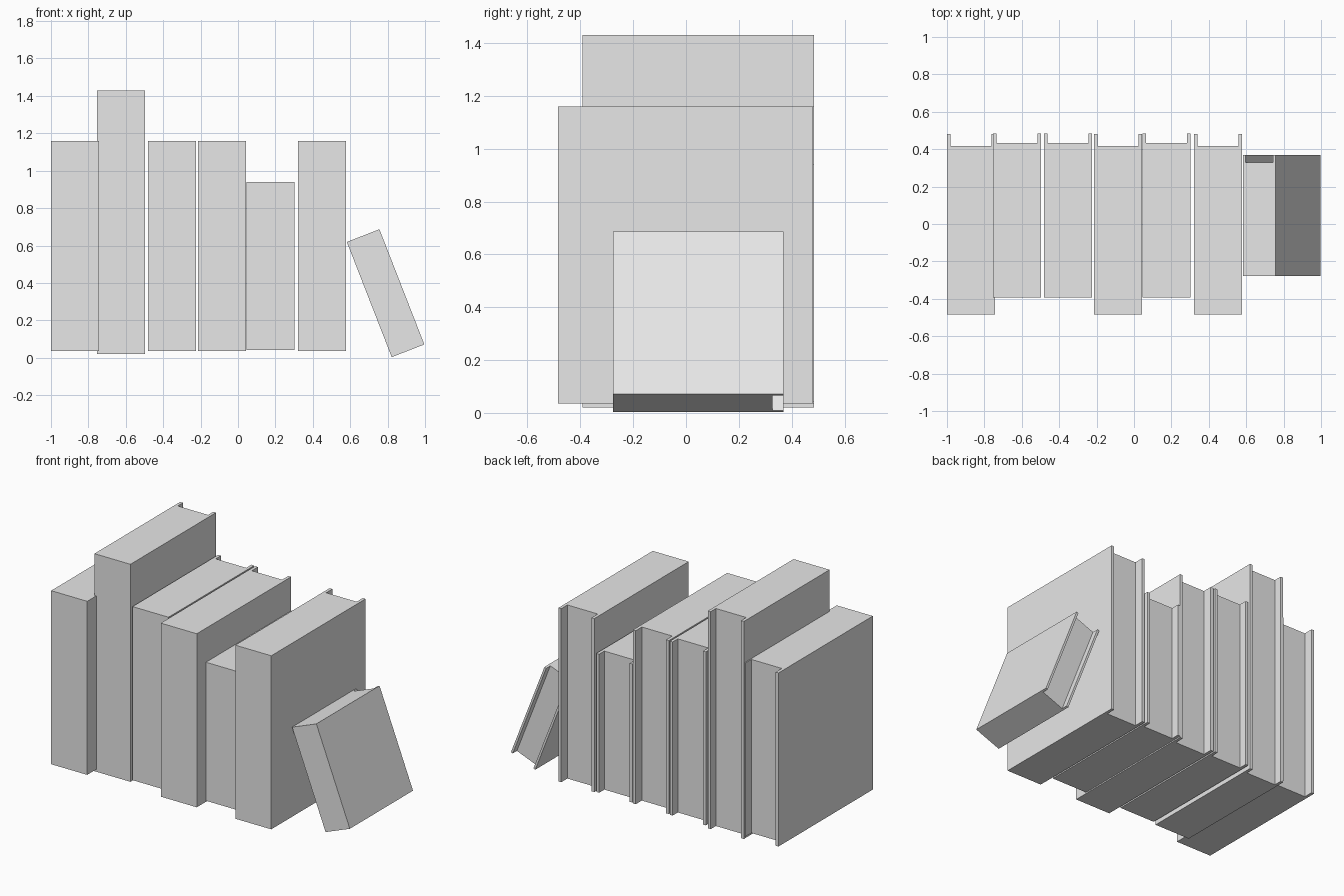
import bpy
import bmesh
import math

cube = bpy.data.objects.get("Cube")
if cube:
    bpy.data.objects.remove(cube, do_unlink=True)

grey = bpy.data.materials.new("light grey")
grey.use_nodes = True
colour = (0.8, 0.8, 0.8, 1)
grey.diffuse_color = colour
grey.node_tree.nodes["Principled BSDF"].inputs["Base Color"].default_value = colour


def book(name, x, z, y, recess, cover, width, height, tilt=0):
    """A book centred at x, z: U-shaped plan, pages set back between covers."""
    front, back = y
    w, h = width / 2, height / 2
    pages = back - recess
    plan = [(-w, front), (w, front), (w, back), (w - cover, back),
            (w - cover, pages), (cover - w, pages), (cover - w, back), (-w, back)]
    bm = bmesh.new()
    base = bm.faces.new([bm.verts.new((px, py, -h)) for px, py in plan])
    top = bmesh.ops.extrude_face_region(bm, geom=[base])["geom"]
    bmesh.ops.translate(bm, vec=(0, 0, height),
                        verts=[v for v in top if isinstance(v, bmesh.types.BMVert)])
    bmesh.ops.recalc_face_normals(bm, faces=bm.faces)
    mesh = bpy.data.meshes.new(name)
    bm.to_mesh(mesh)
    bm.free()
    mesh.materials.append(grey)
    ob = bpy.data.objects.new(name, mesh)
    ob.location = (x, 0, z)
    ob.rotation_euler.y = math.radians(tilt)
    bpy.context.collection.objects.link(ob)


# Upright books: left edge, bottom, top, whether deep
upright = [
    ("end_book", -1.0, 0.035, 1.16, True),
    ("tall_book", -0.755, 0.02, 1.43, False),
    ("shallow_book", -0.482, 0.035, 1.16, False),
    ("middle_book", -0.214, 0.035, 1.16, True),
    ("short_book", 0.045, 0.042, 0.94, False),
    ("support_book", 0.32, 0.035, 1.16, True),
]
width = 0.258
for name, left, bottom, top, deep in upright:
    span = (-0.485, 0.481) if deep else (-0.392, 0.485)
    book(name, left + width / 2, (bottom + top) / 2, span,
         0.063 if deep else 0.053, 0.02, width, top - bottom)

# Small book leaning against the row
book("leaning_book", 0.789, 0.345, (-0.277, 0.37), 0.042, 0.014, 0.187, 0.661, -21.3)
